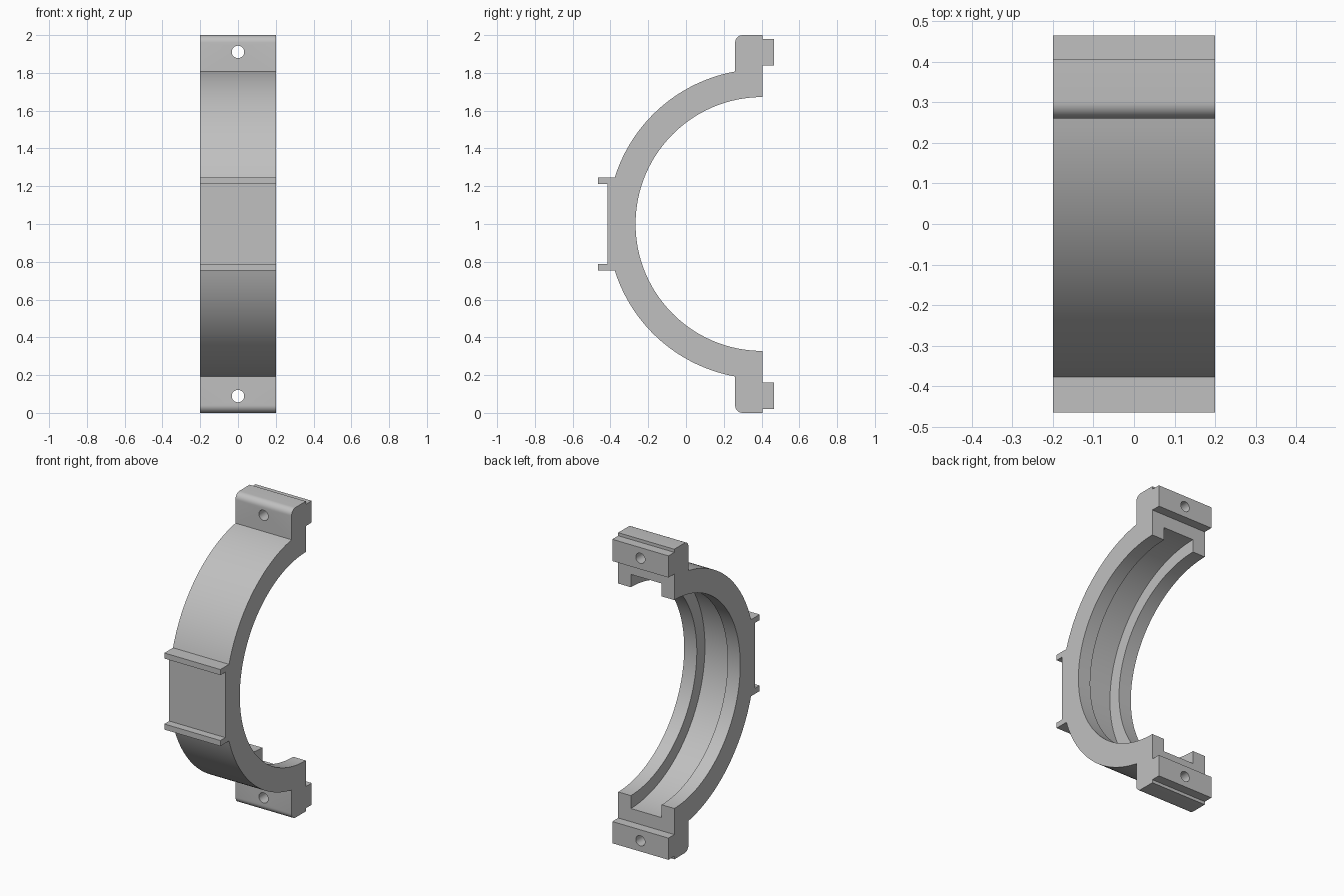
import bpy, bmesh
from math import sin, cos, asin, pi, radians
from mathutils import Matrix

cube = bpy.data.objects.get("Cube")
if cube:
    bpy.data.objects.remove(cube, do_unlink=True)

# Main dimensions
WIDTH = 0.4
BACK, TAB_BACK, FLANGE_FRONT = 0.405, 0.465, 0.26
BORE, RIM, GROOVE = 0.672, 0.82, 0.755
FILLET = 0.04

grey = bpy.data.materials.new("cast_grey")
grey.use_nodes = True
colour = (0.53, 0.53, 0.53, 1)
grey.diffuse_color = colour
grey.node_tree.nodes["Principled BSDF"].inputs["Base Color"].default_value = colour


def arc(cy, cz, r, start, end, steps):
    """Points in the y-z plane; angle 0 points to the front, 90 degrees up."""
    angles = [start + (end - start) * i / steps for i in range(steps + 1)]
    return [(cy - r * cos(a), cz + r * sin(a)) for a in angles]


def make_object(name, bm):
    bmesh.ops.recalc_face_normals(bm, faces=bm.faces)
    mesh = bpy.data.meshes.new(name)
    bm.to_mesh(mesh)
    bm.free()
    mesh.materials.append(grey)
    obj = bpy.data.objects.new(name, mesh)
    bpy.context.collection.objects.link(obj)
    return obj


def cylinder(name, radius, depth, axis, location, segments):
    bm = bmesh.new()
    bmesh.ops.create_cone(bm, cap_ends=True, segments=segments, radius1=radius,
                          radius2=radius, depth=depth,
                          matrix=Matrix.Translation(location) @ Matrix.Rotation(pi / 2, 4, axis))
    obj = make_object(name, bm)
    obj.hide_render = True
    return obj


# Upper half of the side profile, relative to the mid height
upper = arc(BACK, 0, BORE, 0, pi / 2, 48)
upper += [(BACK, 0.84), (TAB_BACK, 0.84), (TAB_BACK, 0.98), (BACK, 0.98), (BACK, 1.0)]
upper += arc(FLANGE_FRONT + FILLET, 1 - FILLET, FILLET, pi / 2, 0, 8)
upper += arc(BACK, 0, RIM, pi / 2 - asin((BACK - FLANGE_FRONT) / RIM), asin(0.247 / RIM), 40)
# Front rib and the flat pad between the ribs
upper += [(-0.465, 0.247), (-0.465, 0.211), (-0.415, 0.211)]
lower = [(y, -z) for y, z in reversed(upper[1:])]

# Extrude the profile across the width
bm = bmesh.new()
face = bm.faces.new([bm.verts.new((-WIDTH / 2, y, 1 + z)) for y, z in upper + lower])
result = bmesh.ops.extrude_face_region(bm, geom=[face])
moved = [v for v in result["geom"] if isinstance(v, bmesh.types.BMVert)]
bmesh.ops.translate(bm, verts=moved, vec=(WIDTH, 0, 0))
body = make_object("half_clamp_body", bm)

# Inner channel and the two bolt holes
cutters = [cylinder("channel_cutter", GROOVE, 0.22, 'Y', (0, BACK, 1), 192)]
for name, z in (("upper_bolt_cutter", 1.911), ("lower_bolt_cutter", 0.089)):
    cutters.append(cylinder(name, 0.033, 0.6, 'X', (0, 0.36, z), 32))

bpy.ops.object.select_all(action='DESELECT')
bpy.context.view_layer.objects.active = body
body.select_set(True)
for cutter in cutters:
    mod = body.modifiers.new(cutter.name, 'BOOLEAN')
    mod.operation = 'DIFFERENCE'
    mod.solver = 'EXACT'
    mod.object = cutter
    bpy.ops.object.modifier_apply(modifier=mod.name)
    bpy.data.objects.remove(cutter, do_unlink=True)

bpy.ops.object.shade_smooth_by_angle(angle=radians(25))
